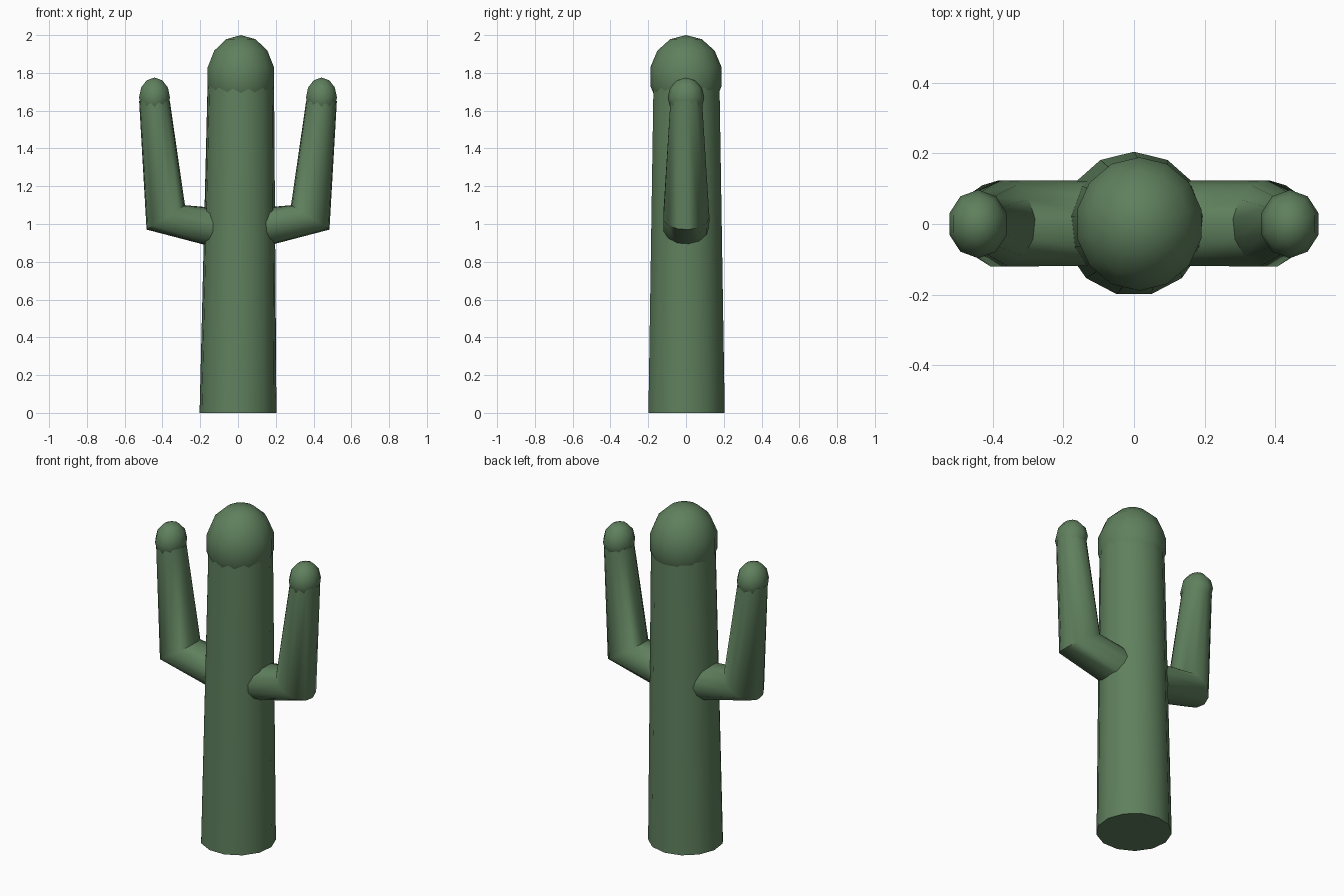
import bpy, bmesh, math
from mathutils import Vector, Matrix

cube = bpy.data.objects.get("Cube")
if cube:
    bpy.data.objects.remove(cube, do_unlink=True)

green = bpy.data.materials.new("cactus green")
green.use_nodes = True
colour = (0.115, 0.216, 0.11, 1)
green.diffuse_color = colour
green.node_tree.nodes["Principled BSDF"].inputs["Base Color"].default_value = colour


def finish(bm, name):
    bmesh.ops.recalc_face_normals(bm, faces=bm.faces)
    mesh = bpy.data.meshes.new(name)
    bm.to_mesh(mesh)
    bm.free()
    mesh.materials.append(green)
    obj = bpy.data.objects.new(name, mesh)
    bpy.context.collection.objects.link(obj)
    bpy.ops.object.select_all(action='DESELECT')
    obj.select_set(True)
    bpy.context.view_layer.objects.active = obj
    bpy.ops.object.shade_smooth_by_angle(angle=math.radians(60))
    return obj


def tube(name, sections, sides=13):
    """Loft through rings given as (inner xz, outer xz, half depth)."""
    bm = bmesh.new()
    rings = []
    for inner, outer, depth in sections:
        a = Vector((inner[0], 0, inner[1]))
        b = Vector((outer[0], 0, outer[1]))
        ring = []
        for i in range(sides):
            t = math.tau * i / sides
            p = (a + b) / 2 + (b - a) / 2 * math.sin(t)
            p.y = depth * math.cos(t)
            ring.append(bm.verts.new(p))
        rings.append(ring)
    for low, high in zip(rings, rings[1:]):
        for i in range(sides):
            j = (i + 1) % sides
            bm.faces.new((low[i], low[j], high[j], high[i]))
    bm.faces.new(rings[0])
    bm.faces.new(rings[-1])
    return finish(bm, name)


def dome(name, centre, radii, segments, rings):
    bm = bmesh.new()
    bmesh.ops.create_uvsphere(
        bm, u_segments=segments, v_segments=rings, radius=1,
        matrix=Matrix.Translation(centre) @ Matrix.Diagonal((*radii, 1)))
    return finish(bm, name)


# Tapered trunk and its rounded top
tube("trunk", [((-0.205, 0), (0.205, 0), 0.205),
               ((-0.162, 1.76), (0.192, 1.76), 0.177)])
dome("trunk_top", (0.015, 0, 1.78), (0.185, 0.194, 0.22), 14, 7)

# Two bent arms with rounded tips
for side, s in (("left", 1), ("right", -1)):
    tube(side + "_arm", [((s * 0.05, 1.08), (s * 0.05, 0.856), 0.122),
                         ((s * 0.28, 1.10), (s * 0.485, 0.97), 0.124),
                         ((s * 0.36, 1.65), (s * 0.524, 1.65), 0.085)])
    dome(side + "_arm_tip", (s * 0.442, 0, 1.67), (0.086, 0.097, 0.105), 10, 6)
